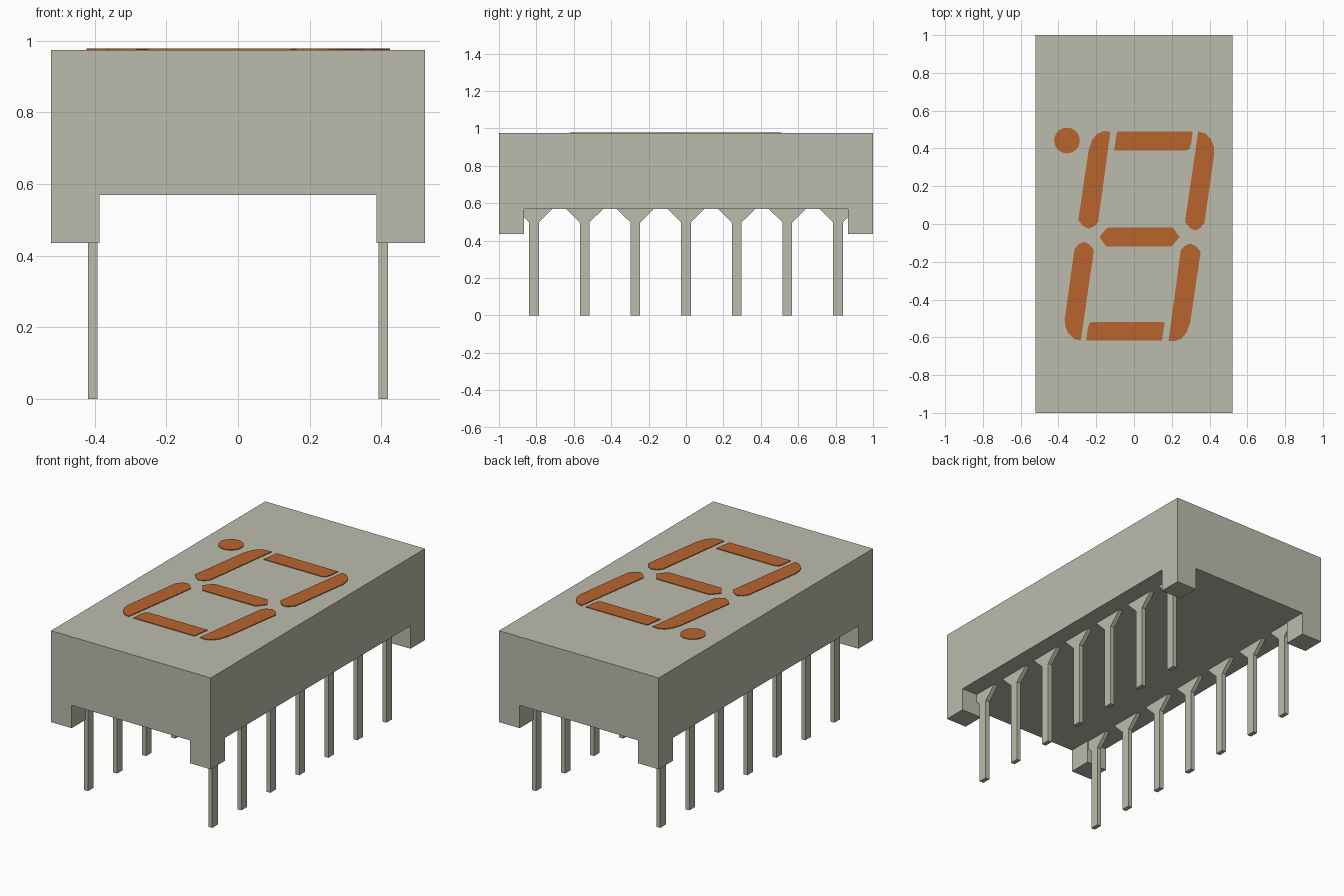
import bpy, bmesh, math
from mathutils import Vector

cube = bpy.data.objects.get("Cube")
if cube:
    bpy.data.objects.remove(cube, do_unlink=True)


def material(name, rgb):
    m = bpy.data.materials.new(name)
    m.use_nodes = True
    m.diffuse_color = (*rgb, 1)
    m.node_tree.nodes["Principled BSDF"].inputs["Base Color"].default_value = (*rgb, 1)
    return m


GREY = material("warm grey plastic", (0.50, 0.50, 0.415))
ORANGE = material("burnt orange", (0.48, 0.127, 0.027))


def finish(name, bm, mat):
    bmesh.ops.recalc_face_normals(bm, faces=bm.faces)
    mesh = bpy.data.meshes.new(name)
    bm.to_mesh(mesh)
    bm.free()
    mesh.materials.append(mat)
    obj = bpy.data.objects.new(name, mesh)
    bpy.context.collection.objects.link(obj)
    return obj


def prism(name, outline, offset, mat):
    """Extrude a closed 3D outline along an offset vector."""
    bm = bmesh.new()
    face = bm.faces.new([bm.verts.new(p) for p in outline])
    ext = bmesh.ops.extrude_face_region(bm, geom=[face], use_keep_orig=True)
    verts = [g for g in ext["geom"] if isinstance(g, bmesh.types.BMVert)]
    bmesh.ops.translate(bm, verts=verts, vec=Vector(offset))
    return finish(name, bm, mat)


# Housing: a block whose four bottom corners are pulled down into feet
HX, HY, BOTTOM, TOP, FOOT = 0.522, 1.0, 0.57, 0.975, 0.435
FX, FY = 0.387, 0.865
bm = bmesh.new()
bmesh.ops.create_cube(bm, size=1)
for v in bm.verts:
    v.co = (v.co.x * 2 * HX, v.co.y * 2 * HY, TOP if v.co.z > 0 else BOTTOM)
for axis, d in ((Vector((1, 0, 0)), FX), (Vector((0, 1, 0)), FY)):
    for s in (-1, 1):
        bmesh.ops.bisect_plane(bm, geom=bm.verts[:] + bm.edges[:] + bm.faces[:],
                               plane_co=axis * d * s, plane_no=axis)
bm.normal_update()
corners = [f for f in bm.faces if f.normal.z < -0.9
           and abs(f.calc_center_median().x) > FX and abs(f.calc_center_median().y) > FY]
feet = bmesh.ops.extrude_discrete_faces(bm, faces=corners)["faces"]
for f in feet:
    bmesh.ops.translate(bm, verts=f.verts, vec=(0, 0, FOOT - BOTTOM))
bmesh.ops.remove_doubles(bm, verts=bm.verts, dist=1e-5)
bmesh.ops.dissolve_limit(bm, angle_limit=0.01, verts=bm.verts, edges=bm.edges)
finish("housing", bm, GREY)

# Pins: two rows of seven, each flaring where it meets the housing
PIN_HALF, FLARE_HALF, PIN_X, PIN_T = 0.026, 0.1, 0.406, 0.026
for side, x in (("left", PIN_X), ("right", -PIN_X)):
    for i in range(7):
        y = (i - 3) * 0.271
        half = [(PIN_HALF, 0), (PIN_HALF, 0.497), (FLARE_HALF, BOTTOM)]
        profile = half + [(-a, z) for a, z in reversed(half)]
        prism(f"{side}_pin_{i + 1}", [(x - PIN_T / 2, y + a, z) for a, z in profile],
              (PIN_T, 0, 0), GREY)

# Display segments: thin plates; the lower ones are the upper ones turned half round
PLATE = 0.004
CX, CY = 0.029, -0.064


def plate(name, pts):
    prism(name, [(x, y, TOP) for x, y in pts], (0, 0, PLATE), ORANGE)


def turned(pts):
    return [(2 * CX - x, 2 * CY - y) for x, y in pts]


upper_left = [(-0.125, 0.49), (-0.19, 0.01), (-0.21, -0.012), (-0.24, -0.025), (-0.27, -0.01),
              (-0.295, 0.02), (-0.24, 0.39), (-0.222, 0.445), (-0.195, 0.478), (-0.16, 0.492)]
upper_right = [(0.34, 0.49), (0.375, 0.48), (0.407, 0.448), (0.423, 0.41), (0.425, 0.375),
               (0.373, 0.005), (0.35, -0.022), (0.325, -0.035), (0.295, -0.02), (0.27, 0.01)]
top_bar = [(-0.09, 0.49), (0.31, 0.49), (0.304, 0.43), (0.295, 0.40), (0.28, 0.39), (-0.105, 0.39)]
middle_bar = [(-0.183, -0.068), (-0.14, -0.018), (0.205, -0.018), (0.241, -0.068),
              (0.198, -0.12), (-0.147, -0.12)]

plate("segment_upper_left", upper_left)
plate("segment_lower_right", turned(upper_left))
plate("segment_upper_right", upper_right)
plate("segment_lower_left", turned(upper_right))
plate("segment_top", top_bar)
plate("segment_bottom", turned(top_bar))
plate("segment_middle", middle_bar)

# Decimal point
plate("decimal_point", [(-0.355 + 0.068 * math.cos(a * math.tau / 24),
                         0.442 + 0.068 * math.sin(a * math.tau / 24)) for a in range(24)])
